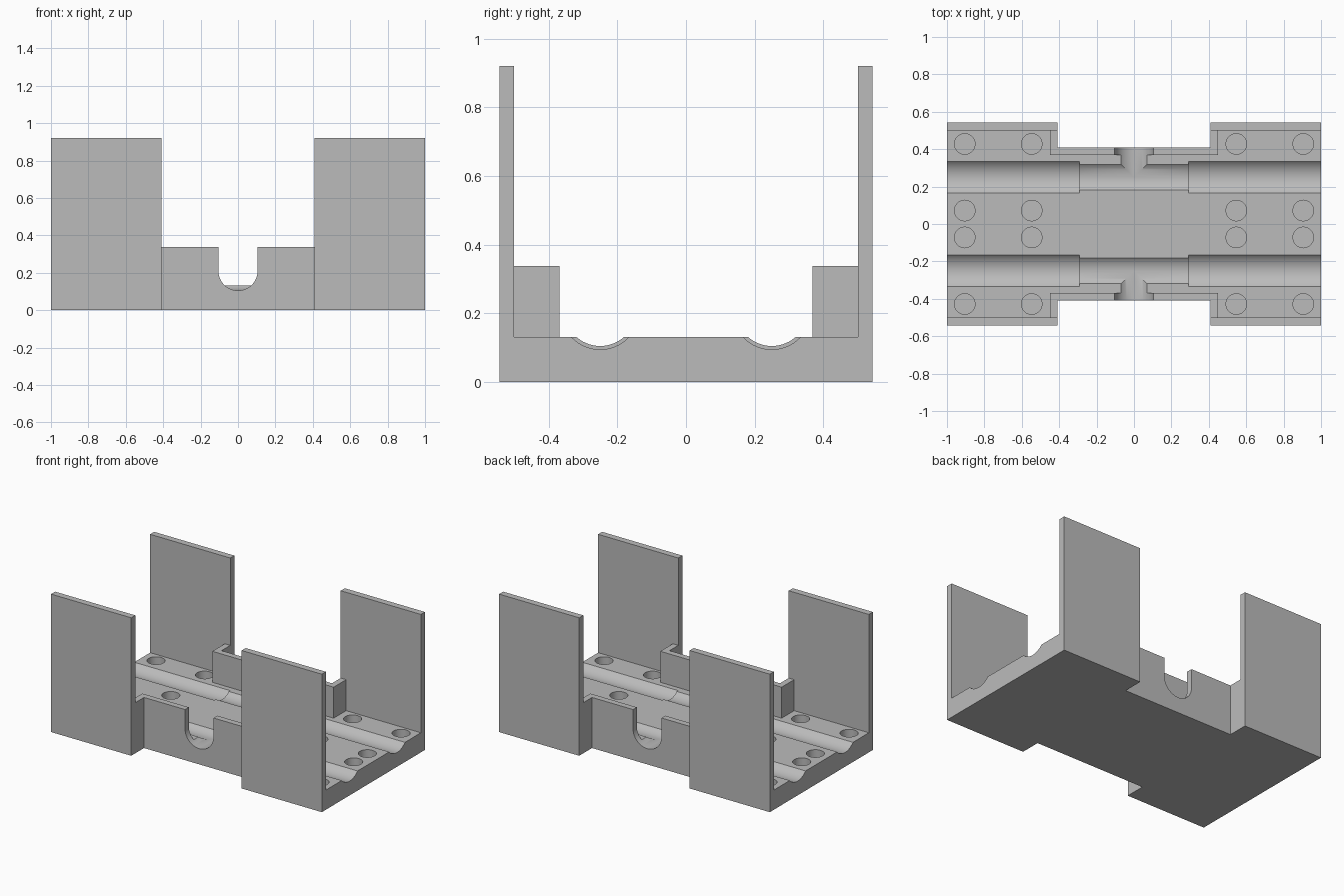
import bpy, bmesh, math
from mathutils import Vector

if "Cube" in bpy.data.objects:
    bpy.data.objects.remove(bpy.data.objects["Cube"])

grey = bpy.data.materials.new("plain_grey")
grey.diffuse_color = (0.5, 0.5, 0.5, 1)
grey.use_nodes = True
grey.node_tree.nodes["Principled BSDF"].inputs["Base Color"].default_value = grey.diffuse_color

FLOOR, AXIS_Z = 0.131, 0.21      # top of the base, height of the tube axes


def prism(name, points, direction):
    """Extrude a closed outline of 3D points along a direction."""
    bm = bmesh.new()
    face = bm.faces.new([bm.verts.new(p) for p in points])
    new = bmesh.ops.extrude_face_region(bm, geom=[face])["geom"]
    bmesh.ops.translate(bm, vec=Vector(direction),
                        verts=[v for v in new if isinstance(v, bmesh.types.BMVert)])
    bmesh.ops.recalc_face_normals(bm, faces=bm.faces)
    mesh = bpy.data.meshes.new(name)
    bm.to_mesh(mesh)
    bm.free()
    mesh.materials.append(grey)
    ob = bpy.data.objects.new(name, mesh)
    bpy.context.collection.objects.link(ob)
    return ob


def plate(name, outline, z0, z1):
    return prism(name, [(x, y, z0) for x, y in outline], (0, 0, z1 - z0))


def circle(cx, cy, r, n=64):
    return [(cx + r * math.cos(2 * math.pi * i / n), cy + r * math.sin(2 * math.pi * i / n))
            for i in range(n)]


def combine(target, other, operation):
    """Apply a boolean and discard the helper."""
    mod = target.modifiers.new(operation.lower(), "BOOLEAN")
    mod.object, mod.operation, mod.solver = other, operation, "EXACT"
    bpy.context.view_layer.objects.active = target
    bpy.ops.object.modifier_apply(modifier=mod.name)
    bpy.data.objects.remove(other)


# Base slab with a notch in the middle of each long side
quarter = [(1.0, 0.544), (0.408, 0.544), (0.408, 0.409)]
outline = (quarter + [(-x, y) for x, y in reversed(quarter)]
           + [(-x, -y) for x, y in quarter] + [(x, -y) for x, y in reversed(quarter)])
body = plate("cradle_body", outline, 0, FLOOR)

for s in (1, -1):
    # Tall corner walls
    for t in (1, -1):
        wall = [(t * x, s * y) for x, y in
                ((0.408, 0.501), (1.0, 0.501), (1.0, 0.544), (0.408, 0.544))]
        combine(body, plate("tall_wall", wall, 0, 0.921), "UNION")
    # Low middle wall with a return at each end
    half = [(0.448, 0.369), (0.448, 0.52), (0.408, 0.52), (0.408, 0.409)]
    low = [(x, s * y) for x, y in half] + [(-x, s * y) for x, y in reversed(half)]
    combine(body, plate("low_wall", low, 0.05, 0.338), "UNION")

for s in (1, -1):
    # Long groove, wider at both ends
    for x0, x1, r in ((-1.1, -0.291, 0.115), (0.291, 1.1, 0.115), (-1.05, 1.05, 0.105)):
        ring = [(x0, y, z) for y, z in circle(s * 0.25, AXIS_Z, r)]
        combine(body, prism("groove_cutter", ring, (x1 - x0, 0, 0)), "DIFFERENCE")
    # U-shaped slot through the middle wall into the groove
    arc = [(0.105 * math.cos(a), s * 0.252, AXIS_Z + 0.105 * math.sin(a))
           for a in (math.pi + math.pi * i / 32 for i in range(33))]
    slot = arc + [(0.105, s * 0.252, 0.5), (-0.105, s * 0.252, 0.5)]
    combine(body, prism("slot_cutter", slot, (0, s * 0.35, 0)), "DIFFERENCE")

# Blind round pockets in the floor
for x in (-0.905, -0.547, 0.547, 0.905):
    for y in (-0.428, -0.072, 0.072, 0.428):
        combine(body, plate("pocket_cutter", circle(x, y, 0.055, 48), 0.045, 0.2), "DIFFERENCE")

bpy.ops.object.select_all(action="DESELECT")
body.select_set(True)
bpy.context.view_layer.objects.active = body
bpy.ops.object.shade_smooth_by_angle(angle=math.radians(30))
